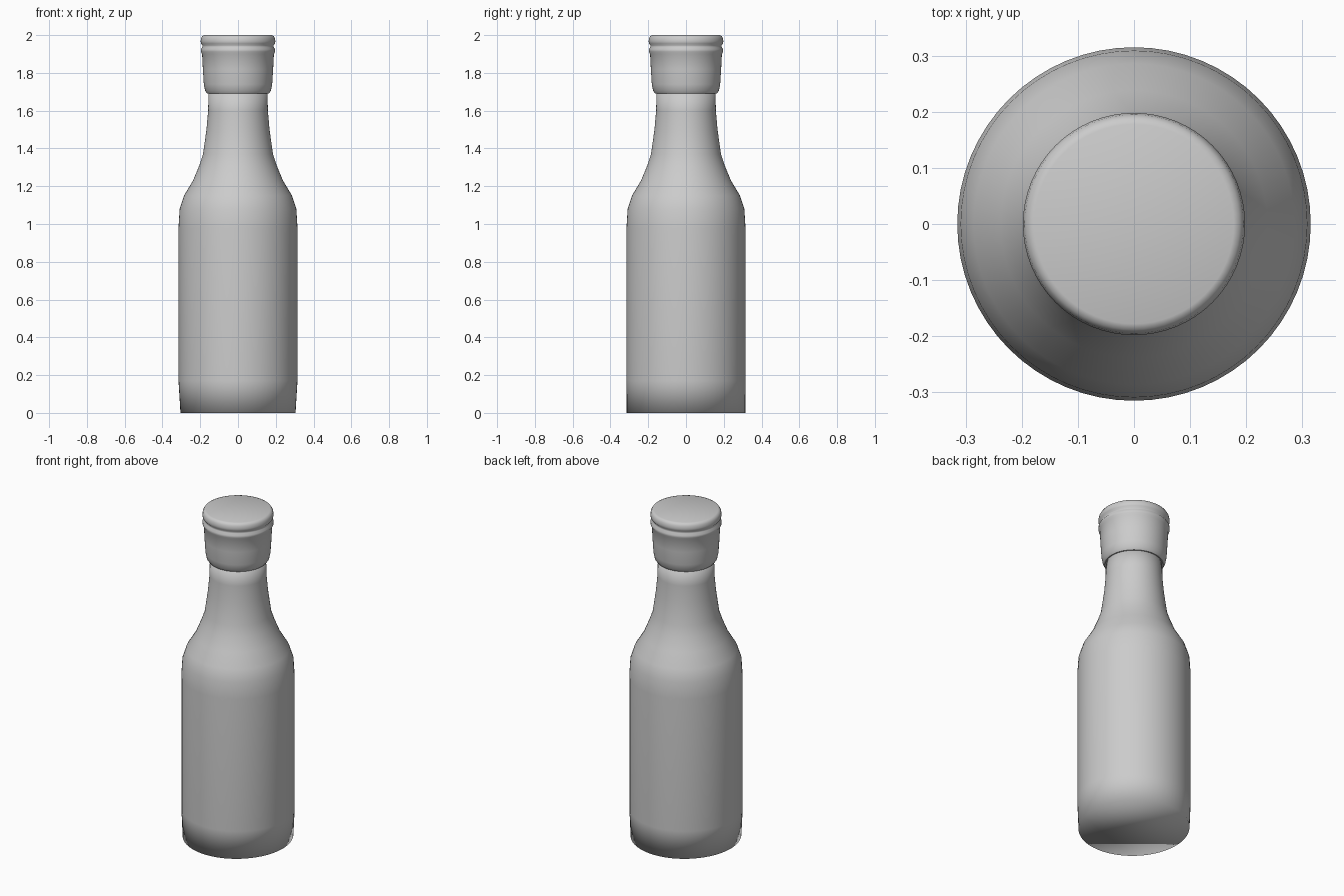
import bpy, bmesh, math

if "Cube" in bpy.data.objects:
    bpy.data.objects.remove(bpy.data.objects["Cube"])

SEG = 64


def lathe(name, profile, smooth_angle=None):
    """Spin (radius, z) points around z and close both ends."""
    bm = bmesh.new()
    rings = []
    for r, z in profile:
        rings.append([bm.verts.new((r * math.cos(2 * math.pi * i / SEG),
                                    r * math.sin(2 * math.pi * i / SEG), z))
                      for i in range(SEG)])
    for a, b in zip(rings, rings[1:]):
        for i in range(SEG):
            j = (i + 1) % SEG
            bm.faces.new((a[i], a[j], b[j], b[i]))
    bm.faces.new(rings[0][::-1])
    bm.faces.new(rings[-1])
    mesh = bpy.data.meshes.new(name)
    bm.to_mesh(mesh)
    bm.free()
    obj = bpy.data.objects.new(name, mesh)
    bpy.context.collection.objects.link(obj)
    bpy.ops.object.select_all(action='DESELECT')
    obj.select_set(True)
    bpy.context.view_layer.objects.active = obj
    if smooth_angle is None:
        bpy.ops.object.shade_smooth()
    else:
        bpy.ops.object.shade_smooth_by_angle(angle=math.radians(smooth_angle))
    return obj


# Bottle: body, shoulder and neck; the base blends softly into the wall
bottle = lathe("bottle", [
    (0.314, 0.0), (0.315, 0.17), (0.315, 0.98), (0.309, 1.08),
    (0.286, 1.15), (0.238, 1.23), (0.205, 1.31), (0.185, 1.37),
    (0.167, 1.50), (0.158, 1.60), (0.156, 1.72)])
# The foot is pinched slightly from side to side
for v in bottle.data.vertices:
    if v.co.z < 0.01:
        v.co.x *= 0.97

# Cap: rounded lower edge, tapered skirt, grooved bead and flat top
lathe("cap", [
    (0.150, 1.69), (0.163, 1.69), (0.174, 1.705), (0.181, 1.74),
    (0.186, 1.82), (0.190, 1.90), (0.197, 1.912), (0.197, 1.926),
    (0.189, 1.937), (0.188, 1.945), (0.196, 1.955), (0.198, 1.968),
    (0.195, 1.985), (0.188, 1.996), (0.178, 2.0)], 50)
